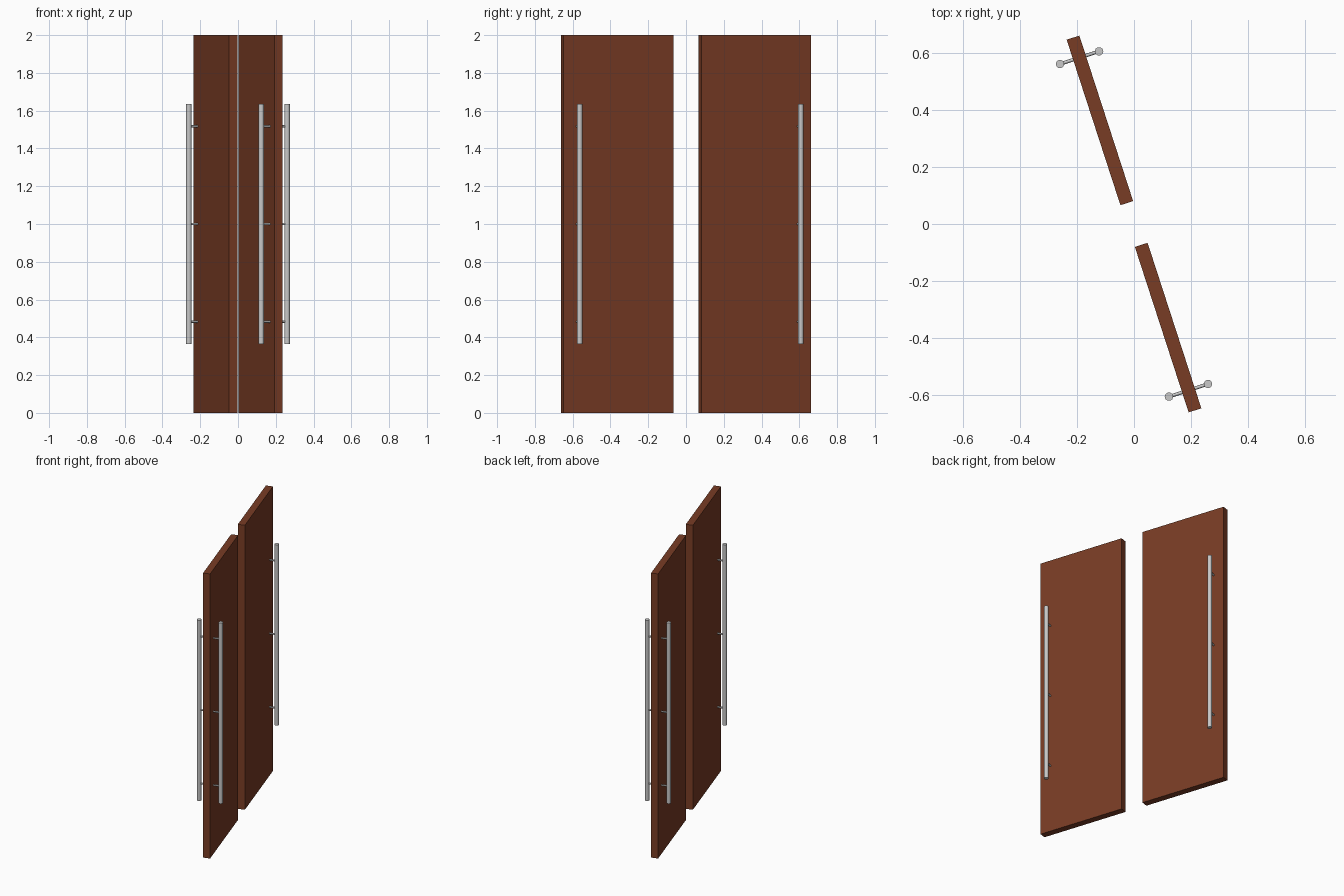
import bpy, math
from mathutils import Matrix

if "Cube" in bpy.data.objects:
    bpy.data.objects.remove(bpy.data.objects["Cube"])

TILT = math.radians(18)
LENGTH, THICK, HEIGHT = 0.612, 0.047, 2.0
HANDLE_U, HANDLE_V = 0.232, 0.0722   # handle position along / off the leaf


def material(name, rgb):
    m = bpy.data.materials.new(name)
    m.diffuse_color = (*rgb, 1)
    m.use_nodes = True
    m.node_tree.nodes["Principled BSDF"].inputs["Base Color"].default_value = m.diffuse_color
    return m


wood = material("brown wood", (0.19, 0.045, 0.018))
steel = material("light steel", (0.58, 0.58, 0.58))


def finish(name, frame, local, mat):
    ob = bpy.context.object
    ob.name = name
    ob.data.transform(local)
    ob.matrix_world = frame
    ob.data.materials.append(mat)
    return ob


def rod(name, frame, local, radius, depth, sides):
    bpy.ops.mesh.primitive_cylinder_add(vertices=sides, radius=radius, depth=depth)
    bpy.ops.object.shade_smooth_by_angle(angle=math.radians(50))
    return finish(name, frame, local, steel)


# two leaves, the second is the first turned half round
for label, turn in (("back", 0), ("front", math.pi)):
    frame = (Matrix.Rotation(turn, 4, 'Z') @ Matrix.Translation((-0.12, 0.3645, 0))
             @ Matrix.Rotation(TILT, 4, 'Z'))

    # door leaf
    bpy.ops.mesh.primitive_cube_add(size=1)
    finish(f"{label}_door_leaf", frame,
           Matrix.Translation((0, 0, HEIGHT / 2)) @ Matrix.Diagonal((THICK, LENGTH, HEIGHT, 1)), wood)

    # pull bar and standoffs on each face
    for face, s in (("inner", 1), ("outer", -1)):
        rod(f"{label}_{face}_pull_bar", frame,
            Matrix.Translation((s * HANDLE_V, HANDLE_U, 1.0)), 0.015, 1.27, 10)
        for z in (0.483, 1.0, 1.517):
            x0, x1 = THICK / 2 - 0.003, HANDLE_V - 0.005
            rod(f"{label}_{face}_standoff", frame,
                Matrix.Translation((s * (x0 + x1) / 2, HANDLE_U, z))
                @ Matrix.Rotation(math.pi / 2, 4, 'Y'), 0.006, x1 - x0, 8)
